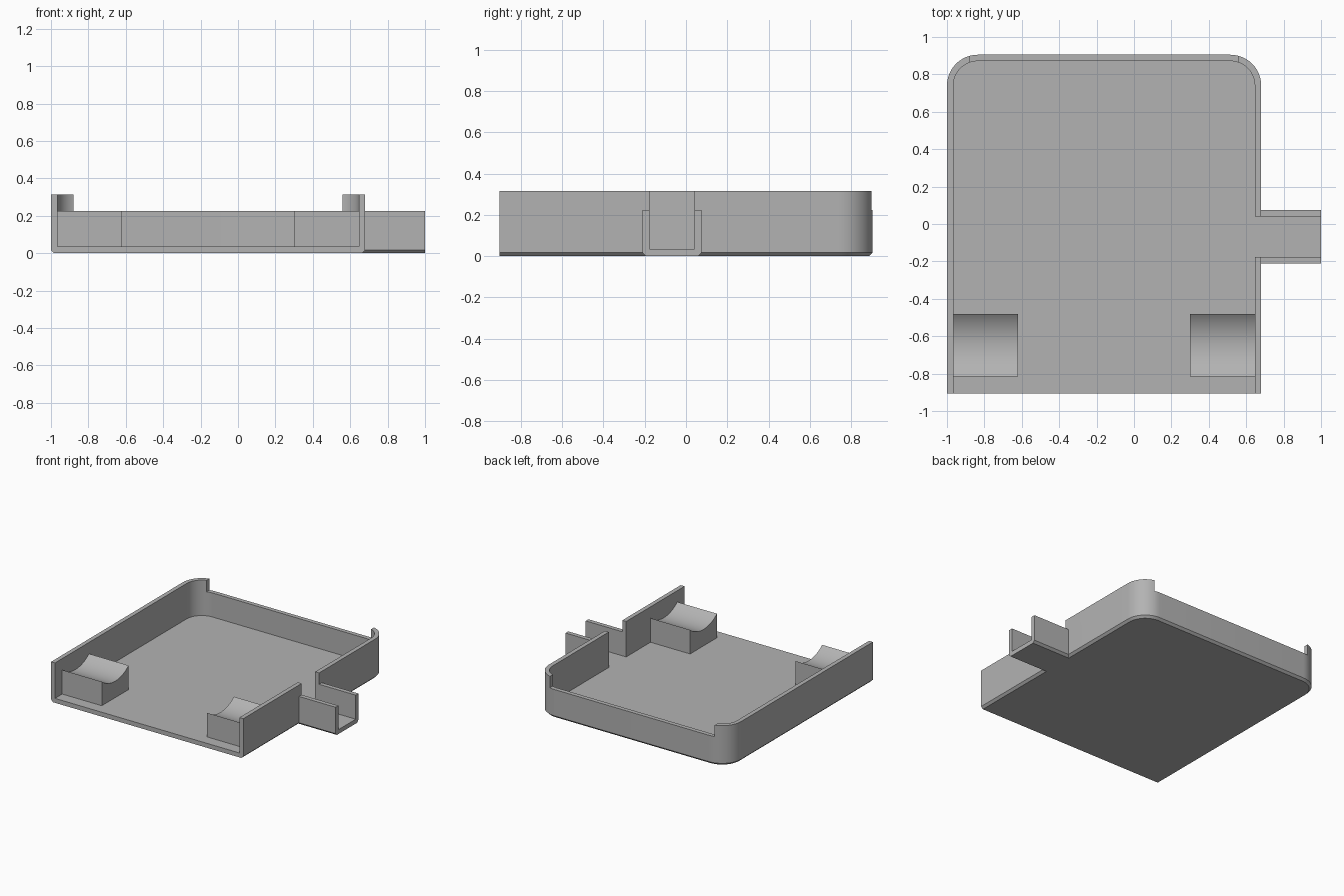
import bpy, bmesh, math

old = bpy.data.objects.get("Cube")
if old:
    bpy.data.objects.remove(old, do_unlink=True)

grey = bpy.data.materials.new("plain grey")
grey.use_nodes = True
COLOUR = (0.45, 0.45, 0.45, 1)
grey.diffuse_color = COLOUR
grey.node_tree.nodes["Principled BSDF"].inputs["Base Color"].default_value = COLOUR

# Main sizes
LEFT, RIGHT, FRONT, BACK = -1.0, 0.68, -0.905, 0.905
WALL, FLOOR, LOW, TOP = 0.034, 0.035, 0.225, 0.315
RADIUS, CHAMFER = 0.165, 0.017


def loft(name, rings):
    """Solid through matching rings of points, capped at both ends."""
    bm = bmesh.new()
    loops = [[bm.verts.new(p) for p in ring] for ring in rings]
    n = len(loops[0])
    for a, b in zip(loops, loops[1:]):
        for i in range(n):
            j = (i + 1) % n
            bm.faces.new((a[i], a[j], b[j], b[i]))
    bm.faces.new(loops[0][::-1])
    bm.faces.new(loops[-1])
    bmesh.ops.recalc_face_normals(bm, faces=bm.faces)
    mesh = bpy.data.meshes.new(name)
    bm.to_mesh(mesh)
    bm.free()
    mesh.materials.append(grey)
    obj = bpy.data.objects.new(name, mesh)
    bpy.context.collection.objects.link(obj)
    return obj


def outline(inset, front, z, steps=12):
    """Plan with square front corners and rounded back corners."""
    r = RADIUS - inset
    pts = [(LEFT + inset, front, z), (RIGHT - inset, front, z)]
    for cx, start in ((RIGHT - RADIUS, 0), (LEFT + RADIUS, 90)):
        for i in range(steps + 1):
            a = math.radians(start + 90 * i / steps)
            pts.append((cx + r * math.cos(a), BACK - RADIUS + r * math.sin(a), z))
    return pts


def along_x(name, section, x0, x1):
    return loft(name, [[(x, y, z) for y, z in section] for x in (x0, x1)])


def box(name, x0, x1, y0, y1, z0, z1):
    return along_x(name, [(y0, z0), (y1, z0), (y1, z1), (y0, z1)], x0, x1)


def activate(obj):
    bpy.ops.object.select_all(action="DESELECT")
    obj.select_set(True)
    bpy.context.view_layer.objects.active = obj


def combine(target, tool, operation):
    tool.hide_render = True
    mod = target.modifiers.new(operation.lower(), "BOOLEAN")
    mod.operation, mod.object, mod.solver = operation, tool, "EXACT"
    activate(target)
    bpy.ops.object.modifier_apply(modifier=mod.name)
    bpy.data.objects.remove(tool, do_unlink=True)


# Tray body with chamfered underside
tray = loft("tray", [outline(CHAMFER, FRONT, 0), outline(0, FRONT, CHAMFER),
                     outline(0, FRONT, TOP)])

# Side channel, chamfered along its lower edges
y0, y1 = -0.21, 0.075
channel = along_x("side_channel", [(y0 + CHAMFER, 0), (y1 - CHAMFER, 0), (y1, CHAMFER),
                                   (y1, LOW), (y0, LOW), (y0, CHAMFER)], 0.5, 1.0)
combine(tray, channel, "UNION")

# Hollow interior, open front, lowered back wall and channel opening
combine(tray, loft("interior_cutter", [outline(WALL, -1.1, z) for z in (FLOOR, 0.5)]),
        "DIFFERENCE")
combine(tray, box("back_notch_cutter", -0.88, 0.56, 0.6, 1.1, LOW, 0.5), "DIFFERENCE")
combine(tray, box("channel_cutter", 0.4, 1.1, y0 + WALL, y1 - WALL, FLOOR, 0.5),
        "DIFFERENCE")

# Two support blocks with scooped tops
by0, by1, dip, steps = -0.815, -0.48, 0.06, 20
half = (by1 - by0) / 2
arc_r = (half ** 2 + dip ** 2) / (2 * dip)
span = math.asin(half / arc_r)
section = [(by0, FLOOR), (by1, FLOOR)]
for i in range(steps + 1):
    a = span * (1 - 2 * i / steps)
    section.append(((by0 + by1) / 2 + arc_r * math.sin(a),
                    LOW - dip + arc_r * (1 - math.cos(a))))
blocks = [along_x("left_support", section, 0.30, RIGHT - WALL),
          along_x("right_support", section, LEFT + WALL, -0.62)]

# Smooth curves, crisp edges
for obj in [tray] + blocks:
    activate(obj)
    bpy.ops.object.shade_smooth_by_angle(angle=math.radians(25))
